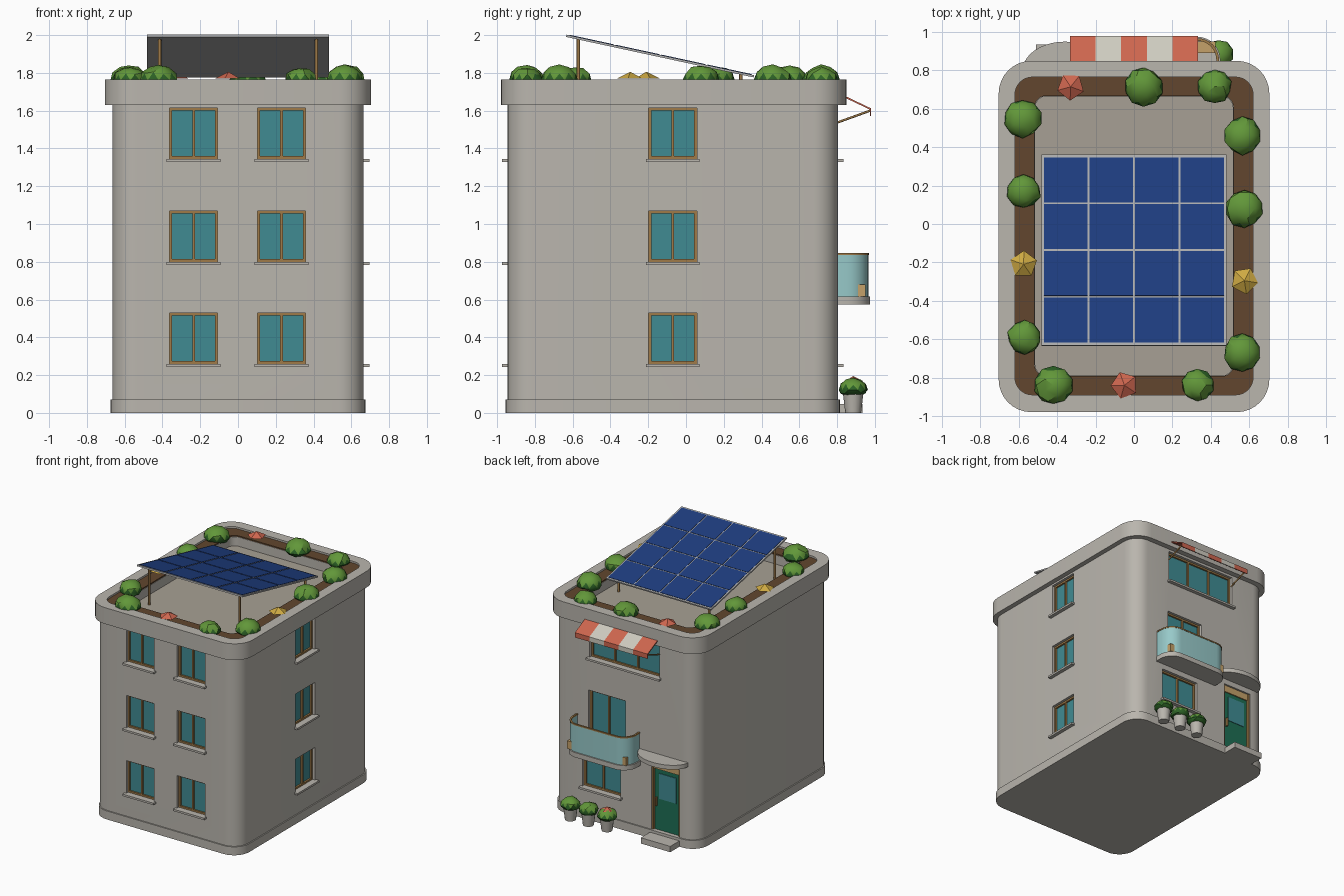
import bpy, bmesh, math, random
from mathutils import Matrix, Vector

if "Cube" in bpy.data.objects:
    bpy.data.objects.remove(bpy.data.objects["Cube"])

random.seed(4)
T = Matrix.Translation


def mat(name, r, g, b):
    m = bpy.data.materials.new(name)
    m.diffuse_color = [(c / 255) ** 2.2 for c in (r, g, b)] + [1]
    m.use_nodes = True
    m.node_tree.nodes["Principled BSDF"].inputs["Base Color"].default_value = m.diffuse_color
    return m


CONCRETE = mat("concrete", 184, 180, 172)
ROOF = mat("roof_floor", 166, 159, 147)
WOOD = mat("wood", 158, 122, 74)
TAN = mat("tan_wood", 196, 160, 105)
GLASS = mat("glass", 66, 138, 145)
PALE = mat("pale_glass", 150, 200, 200)
SOIL = mat("soil", 98, 72, 50)
LEAF = mat("leaf", 98, 150, 60)
DARK = mat("dark_leaf", 48, 98, 42)
RED = mat("red", 205, 102, 80)
WHITE = mat("cream", 205, 202, 190)
YELLOW = mat("yellow", 205, 168, 68)
GREEN = mat("door_green", 35, 110, 85)
BLUE = mat("solar_blue", 36, 64, 128)
METAL = mat("panel_frame", 175, 175, 175)


def finish(name, bm, *mats, smooth=None):
    bmesh.ops.recalc_face_normals(bm, faces=bm.faces)
    me = bpy.data.meshes.new(name)
    bm.to_mesh(me)
    bm.free()
    ob = bpy.data.objects.new(name, me)
    bpy.context.collection.objects.link(ob)
    for m in mats:
        me.materials.append(m)
    if smooth:
        smooth_by_angle(ob, smooth)
    return ob


def smooth_by_angle(ob, angle):
    bpy.ops.object.select_all(action='DESELECT')
    ob.select_set(True)
    bpy.context.view_layer.objects.active = ob
    bpy.ops.object.shade_smooth_by_angle(angle=math.radians(angle))


def boxes(name, items, m, M=Matrix()):
    """Each item is x0, x1, y0, y1, z0, z1."""
    bm = bmesh.new()
    for x0, x1, y0, y1, z0, z1 in items:
        S = Matrix.Diagonal((x1 - x0, y1 - y0, z1 - z0, 1))
        bmesh.ops.create_cube(bm, size=1, matrix=M @ T(((x0 + x1) / 2, (y0 + y1) / 2, (z0 + z1) / 2)) @ S)
    return finish(name, bm, m)


def rrect(x0, x1, y0, y1, r, n=8):
    pts = []
    for i, (cx, cy) in enumerate([(x1 - r, y1 - r), (x0 + r, y1 - r), (x0 + r, y0 + r), (x1 - r, y0 + r)]):
        for k in range(n + 1):
            a = math.pi / 2 * (i + k / n)
            pts.append((cx + r * math.cos(a), cy + r * math.sin(a)))
    return pts


def prism(name, pts, z0, z1, m, inner=None):
    """Extruded outline, optionally hollow."""
    bm = bmesh.new()
    n = len(pts)
    loop = lambda p, z: [bm.verts.new((x, y, z)) for x, y in p]
    loops = [loop(pts, z0), loop(pts, z1)]
    if inner:
        loops += [loop(inner, z1), loop(inner, z0)]
        loops.append(loops[0])
    else:
        bm.faces.new(loops[0])
        bm.faces.new(loops[1])
    for a, b in zip(loops, loops[1:]):
        for i in range(n):
            j = (i + 1) % n
            bm.faces.new((a[i], a[j], b[j], b[i]))
    return finish(name, bm, m, smooth=35)


def rod(name, a, b, r, m):
    a, b = Vector(a), Vector(b)
    bm = bmesh.new()
    R = (b - a).to_track_quat('Z', 'Y').to_matrix().to_4x4()
    bmesh.ops.create_cone(bm, cap_ends=True, segments=8, radius1=r, radius2=r,
                          depth=(b - a).length, matrix=T((a + b) / 2) @ R)
    return finish(name, bm, m, smooth=50)


def bush(name, x, y, z, r):
    bm = bmesh.new()
    bmesh.ops.create_icosphere(bm, subdivisions=2, radius=r)
    for v in bm.verts:
        v.co *= random.uniform(0.93, 1.05)
        v.co.z *= 0.82 if v.co.z > 0 else 0.5
    for f in bm.faces:
        f.material_index = int(f.calc_center_median().z < r * 0.25)
    bmesh.ops.transform(bm, matrix=T((x, y, z)), verts=bm.verts)
    finish(name, bm, LEAF, DARK, smooth=30)


def flower(name, x, y, z, r, m):
    bm = bmesh.new()
    bmesh.ops.create_cone(bm, cap_ends=True, segments=5, radius1=r, radius2=0, depth=r * 0.5,
                          matrix=T((x, y, z)) @ Matrix.Rotation(random.random() * 6, 4, 'Z'))
    finish(name, bm, m)


# Main building shell
body = prism("walls", rrect(-.665, .665, -.945, .805, .13), .03, 1.66, CONCRETE)
prism("plinth", rrect(-.675, .675, -.955, .815, .14), 0, .07, CONCRETE)

# Windows: side, position along wall, width, z0, z1, panes, has sill
SIDES = {"front": lambda u: T((u, -.945, 0)),
         "right": lambda u: T((.665, u, 0)) @ Matrix.Rotation(math.pi / 2, 4, 'Z'),
         "back": lambda u: T((u, .805, 0)) @ Matrix.Rotation(math.pi, 4, 'Z')}
openings = []
for z in (.26, .80, 1.345):
    for side, u in (("front", -.235), ("front", .23), ("right", -.07)):
        openings.append((side, u, .255, z, z + .27, 2, True))
openings += [("back", 0, .64, 1.345, 1.61, 3, True), ("back", .16, .34, .615, 1.07, 2, False),
             ("back", .21, .35, .26, .53, 2, True)]
holes = []
for i, (side, u, w, z0, z1, panes, sill) in enumerate(openings):
    M, h, t = SIDES[side](u), w / 2, .014
    holes.append((M, (-h, h, -.05, .05, z0, z1)))
    bars = [(-h, h, .022, .05, z0, z0 + t), (-h, h, .022, .05, z1 - t, z1)]
    for k in range(panes + 1):
        x = -h + t / 2 + (w - t) * k / panes
        bars.append((x - t / 2, x + t / 2, .022, .05, z0, z1))
    boxes(f"window_frame_{i}", bars, WOOD, M)
    boxes(f"window_glass_{i}", [(-h + .005, h - .005, .036, .048, z0 + .005, z1 - .005)], GLASS, M)
    if sill:
        boxes(f"window_sill_{i}", [(-h - .015, h + .015, -.03, .03, z0 - .016, z0)], CONCRETE, M)

# Entrance door with transom, pane and handle
D = SIDES["back"](-.375)
holes.append((D, (-.13, .13, -.05, .05, .05, .63)))
boxes("door_frame", [(-.13, -.115, .01, .05, .05, .63), (.115, .13, .01, .05, .05, .63)], WOOD, D)
boxes("door_transom", [(-.115, .115, .015, .05, .575, .63)], TAN, D)
boxes("door", [(-.115, .115, .025, .05, .05, .575)], GREEN, D)
boxes("door_pane", [(-.075, .085, .02, .03, .33, .54)], GLASS, D)
boxes("door_handle", [(-.1, -.088, .005, .03, .27, .34)], WOOD, D)
boxes("door_step", [(-.51, -.24, .79, .935, 0, .048)], CONCRETE)
prism("door_canopy", [(-.36 + .22 * math.cos(math.pi * k / 20), .8 + .15 * math.sin(math.pi * k / 20))
                      for k in range(21)], .675, .71, CONCRETE)

# Cut the window and door recesses
bm = bmesh.new()
for M, (x0, x1, y0, y1, z0, z1) in holes:
    S = Matrix.Diagonal((x1 - x0, y1 - y0, z1 - z0, 1))
    bmesh.ops.create_cube(bm, size=1, matrix=M @ T(((x0 + x1) / 2, (y0 + y1) / 2, (z0 + z1) / 2)) @ S)
cutter = finish("recess_cutter", bm)
cutter.hide_render = True
mod = body.modifiers.new("recesses", 'BOOLEAN')
mod.operation, mod.object, mod.solver = 'DIFFERENCE', cutter, 'EXACT'
bpy.context.view_layer.objects.active = body
bpy.ops.object.modifier_apply(modifier=mod.name)
bpy.data.objects.remove(cutter)
smooth_by_angle(body, 35)

# Parapet, planter ring and roof floor
soil_out = rrect(-.62, .62, -.89, .765, .09)
soil_in = rrect(-.515, .515, -.79, .665, .06)
prism("parapet", rrect(-.705, .705, -.98, .85, .17), 1.63, 1.765, CONCRETE, soil_out)
prism("planter_curb", soil_out, 1.64, 1.74, CONCRETE, soil_in)
prism("planter_soil", soil_out, 1.74, 1.75, SOIL, rrect(-.518, .518, -.793, .668, .06))
prism("roof_floor", soil_in, 1.655, 1.665, ROOF)

# Rooftop planting
for i, (x, y, r) in enumerate([(-.58, .55, .1), (-.575, .17, .09), (-.57, -.59, .09), (-.42, -.84, .1),
                               (.33, -.84, .085), (.565, -.67, .1), (.575, .08, .1), (.565, .46, .1),
                               (.42, .715, .088), (.05, .715, .1)]):
    bush(f"roof_bush_{i}", x, y, 1.76, r)
for i, (x, y, m) in enumerate([(-.33, .715, RED), (-.05, -.84, RED), (-.575, -.21, YELLOW), (.575, -.295, YELLOW)]):
    flower(f"roof_flower_{i}", x, y, 1.788, .072, m)

# Tilted solar panel on four legs
P = T((0, -.137, 1.889)) @ Matrix.Rotation(-math.atan(.216), 4, 'X')
boxes("solar_frame", [(-.483, .483, -.508, .508, -.006, .006)], METAL, P)
boxes("solar_cells", [(-.475 + i * .2375 + .005, -.475 + (i + 1) * .2375 - .005,
                       -.498 + j * .249 + .005, -.498 + (j + 1) * .249 - .005, .004, .009)
                      for i in range(4) for j in range(4)], BLUE, P)
for s in (-1, 1):
    rod(f"solar_rear_leg_{s}", (s * .415, -.57, 1.66), (s * .415, -.57, 1.98), .009, WOOD)
    rod(f"solar_front_leg_{s}", (s * .415, .29, 1.66), (s * .415, .29, 1.797), .009, WOOD)

# Striped awning with support arms
profile = [(.8, 1.698), (.98, 1.612), (.98, 1.572), (.973, 1.572), (.973, 1.606), (.8, 1.688)]
for i in range(5):
    bm = bmesh.new()
    x = -.333 + i * .1332
    f = bm.faces.new([bm.verts.new((x, y, z)) for y, z in profile])
    ext = bmesh.ops.extrude_face_region(bm, geom=[f])["geom"]
    bm.faces.new([bm.verts.new((x, y, z)) for y, z in profile])
    bmesh.ops.translate(bm, vec=(.1332, 0, 0), verts=[v for v in ext if isinstance(v, bmesh.types.BMVert)])
    bmesh.ops.remove_doubles(bm, verts=bm.verts, dist=1e-5)
    finish(f"awning_stripe_{i}", bm, (RED, WHITE)[i % 2])
for s in (-1, 1):
    rod(f"awning_arm_{s}", (s * .32, .795, 1.535), (s * .32, .975, 1.6), .006, WOOD)

# Balcony with curved glass rail and planter box
bal = lambda d: rrect(-.15 + d, .45 - d, .70, .975 - d, .12 - d)
prism("balcony_slab", bal(0), .575, .615, CONCRETE)
prism("balcony_glass", bal(.01), .615, .838, PALE, bal(.018))
prism("balcony_rail", bal(.007), .836, .847, WOOD, bal(.021))
boxes("balcony_planter", [(-.115, .425, .89, .95, .615, .68)], TAN)

# Potted shrubs by the wall
for i, x in enumerate((.44, .275, .105)):
    bm = bmesh.new()
    bmesh.ops.create_cone(bm, cap_ends=True, segments=14, radius1=.042, radius2=.056, depth=.12,
                          matrix=T((x, .885, .06)))
    finish(f"pot_{i}", bm, CONCRETE, smooth=40)
    bush(f"pot_bush_{i}", x, .885, .122, .077)
flower("pot_flower", .105, .885, .182, .05, RED)
